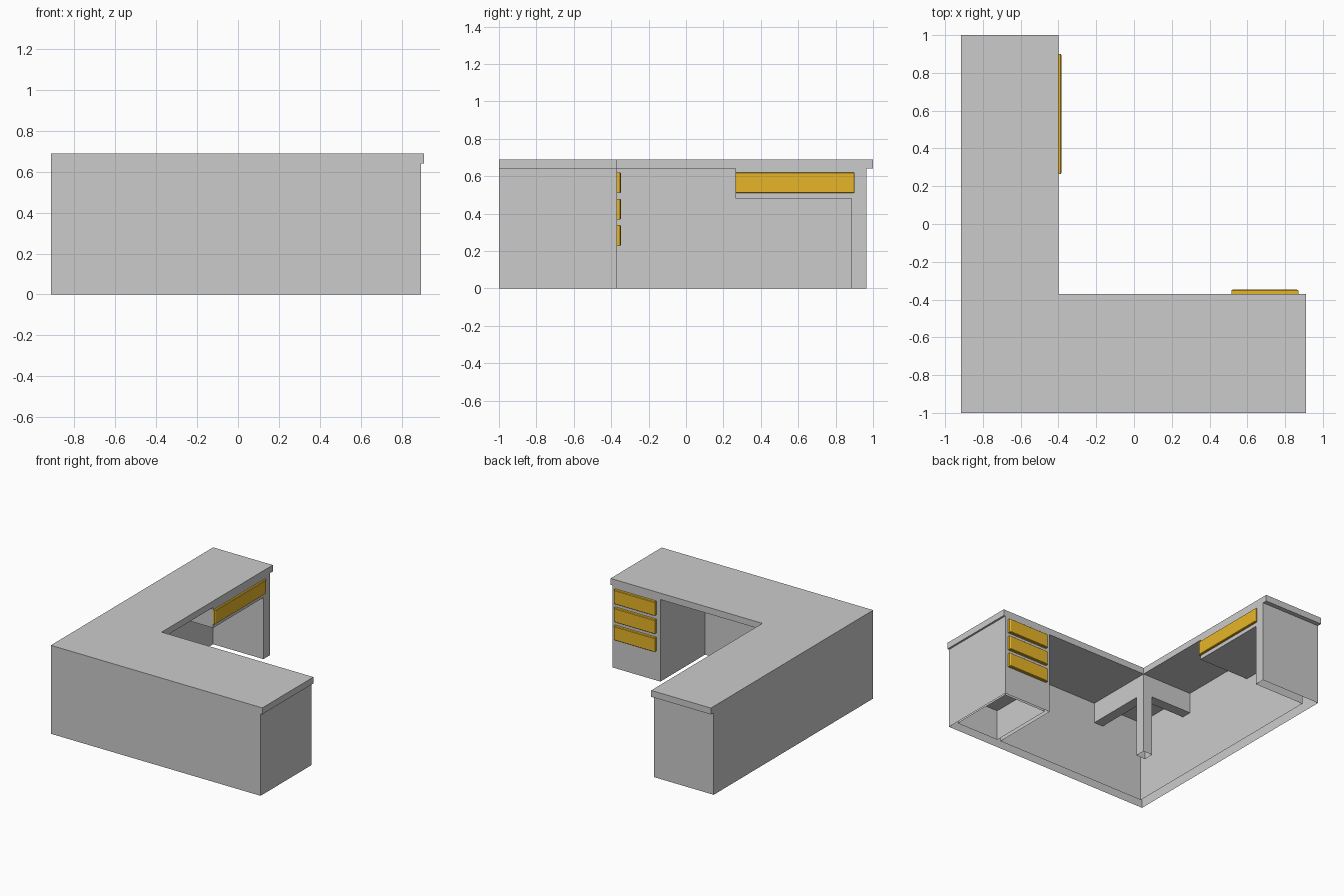
import bpy, bmesh

if "Cube" in bpy.data.objects:
    bpy.data.objects.remove(bpy.data.objects["Cube"])

T = 0.08                                  # panel thickness
TOP, UNDER, APRON = 0.69, 0.64, 0.48      # key heights
XL, XI, XR = -0.915, -0.40, 0.895         # left side, inner edge, right side
YF, YI, YB = -1.0, -0.37, 0.965           # front, inner edge, back

amber = bpy.data.materials.new("amber")
amber.diffuse_color = (0.80, 0.46, 0.02, 1)
amber.use_nodes = True
amber.node_tree.nodes["Principled BSDF"].inputs["Base Color"].default_value = amber.diffuse_color


def finish(name, bm, mat=None):
    bmesh.ops.recalc_face_normals(bm, faces=bm.faces)
    me = bpy.data.meshes.new(name)
    bm.to_mesh(me)
    bm.free()
    if mat:
        me.materials.append(mat)
    ob = bpy.data.objects.new(name, me)
    bpy.context.collection.objects.link(ob)
    return ob


def prism(name, outline, z0, z1, open_bottom=False):
    """Extrude a plan outline upwards, optionally leaving the underside open."""
    bm = bmesh.new()
    base = bm.faces.new([bm.verts.new((x, y, z0)) for x, y in outline])
    ext = bmesh.ops.extrude_face_region(bm, geom=[base], use_keep_orig=True)
    moved = [g for g in ext["geom"] if isinstance(g, bmesh.types.BMVert)]
    bmesh.ops.translate(bm, verts=moved, vec=(0, 0, z1 - z0))
    bmesh.ops.recalc_face_normals(bm, faces=bm.faces)
    if open_bottom:
        low = [f for f in bm.faces if all(abs(v.co.z - z0) < 1e-5 for v in f.verts)]
        me_faces = low
        bmesh.ops.delete(bm, geom=me_faces, context='FACES_ONLY')
    return finish(name, bm)


def rect(x0, x1, y0, y1):
    return [(x0, y0), (x1, y0), (x1, y1), (x0, y1)]


def drawer(name, axis, along, depth, heights, inset=0.008):
    """Drawer front whose outer face is slightly smaller than its back."""
    bm = bmesh.new()
    rings = []
    for d, i in ((depth[0], 0), (depth[1] - 0.005, 0), (depth[1], inset)):
        a0, a1 = along[0] + i, along[1] - i
        z0, z1 = heights[0] + i * 0.5, heights[1] - i * 0.5
        pts = [(a0, z0), (a1, z0), (a1, z1), (a0, z1)]
        rings.append([bm.verts.new((a, d, z) if axis == 'x' else (d, a, z))
                      for a, z in pts])
    for lo, hi in zip(rings, rings[1:]):
        for k in range(4):
            j = (k + 1) % 4
            bm.faces.new((lo[k], lo[j], hi[j], hi[k]))
    bm.faces.new(rings[0])
    bm.faces.new(rings[-1])
    finish(name, bm, amber)


# L-shaped desktop
prism("desktop", [(XL, YF), (0.91, YF), (0.91, YI), (XI, YI), (XI, 1.0), (XL, 1.0)],
      UNDER, TOP)

# Outer panels, end panel and drawer cabinet as one shell, open underneath
prism("desk_body", [(XL, YF), (XR, YF), (XR, YI), (0.48, YI), (0.48, YF + T),
                    (XL + T, YF + T), (XL + T, YB - T), (XI, YB - T),
                    (XI, YB), (XL, YB)], 0, UNDER, True)

# Hollow recess below the drawers
prism("cabinet_recess", rect(0.51, 0.88, YF + T, YI - 0.02), 0, 0.24, True)

# Post under the inner corner, with an apron beam to each outer panel
prism("corner_post", rect(XI - T, XI, YI - T, YI), 0, UNDER, True)
prism("front_apron_beam", rect(XI - T, XI, YF + T, YI - T), APRON, UNDER)
prism("side_apron_beam", rect(XL + T, XI - T, YI - T, YI), APRON, UNDER)

# Housing of the wide drawer
prism("drawer_housing", rect(XL + T, XI, 0.265, YB - T), APRON, UNDER)

# Drawer fronts
drawer("wide_drawer_front", 'y', (0.265, 0.90), (XI, XI + 0.017), (0.51, 0.62))
for n in range(3):
    z = 0.51 - 0.141 * n
    drawer(f"cabinet_drawer_front_{n + 1}", 'x', (0.515, 0.87),
           (YI, YI + 0.023), (z, z + 0.11))
